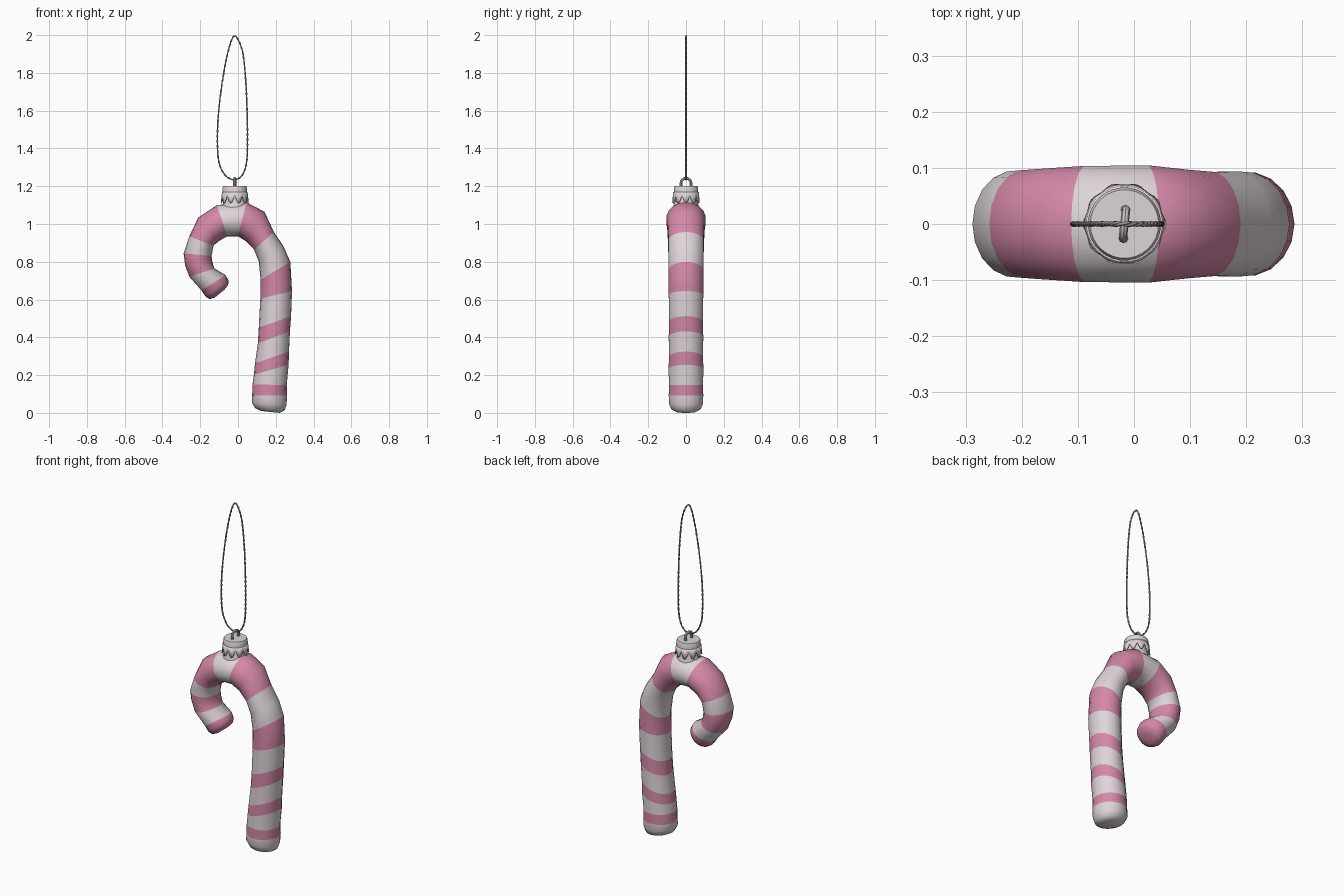
import bpy, bmesh, math
from mathutils import Vector

if "Cube" in bpy.data.objects:
    bpy.data.objects.remove(bpy.data.objects["Cube"])


def mat(name, col):
    m = bpy.data.materials.new(name)
    m.diffuse_color = (*col, 1)
    m.use_nodes = True
    m.node_tree.nodes["Principled BSDF"].inputs["Base Color"].default_value = m.diffuse_color
    return m


WHITE = mat("soft white", (0.73, 0.66, 0.69))
PINK = mat("candy pink", (0.66, 0.245, 0.39))
METAL = mat("loop grey", (0.56, 0.51, 0.53))
CORD = mat("cord grey", (0.38, 0.35, 0.37))


def finish(name, bm, mats, angle=40):
    bmesh.ops.recalc_face_normals(bm, faces=bm.faces[:])
    me = bpy.data.meshes.new(name)
    bm.to_mesh(me)
    bm.free()
    for m in mats:
        me.materials.append(m)
    ob = bpy.data.objects.new(name, me)
    bpy.context.collection.objects.link(ob)
    bpy.ops.object.select_all(action='DESELECT')
    ob.select_set(True)
    bpy.context.view_layer.objects.active = ob
    bpy.ops.object.shade_smooth_by_angle(angle=math.radians(angle))
    return ob


def bridge(bm, a, b, mi=0):
    n = len(a)
    for i in range(n):
        bm.faces.new((a[i], a[(i + 1) % n], b[(i + 1) % n], b[i])).material_index = mi


# Candy cane: tilted rings (inner x, inner z, outer x, outer z, half depth, colour of next band)
W, P = 0, 1
RINGS = [
    (0.122, 0.010, 0.222, 0.000, 0.050, W), (0.090, 0.026, 0.246, 0.012, 0.078, W),
    (0.073, 0.055, 0.257, 0.042, 0.091, W),
    (0.075, 0.092, 0.260, 0.092, 0.093, P), (0.077, 0.150, 0.258, 0.148, 0.091, W),
    (0.084, 0.203, 0.268, 0.255, 0.094, P), (0.090, 0.262, 0.270, 0.325, 0.091, W),
    (0.105, 0.368, 0.275, 0.432, 0.093, P), (0.110, 0.452, 0.281, 0.512, 0.090, W),
    (0.118, 0.605, 0.286, 0.645, 0.093, P), (0.120, 0.705, 0.277, 0.800, 0.093, W),
    (0.110, 0.800, 0.242, 0.880, 0.095, W), (0.085, 0.865, 0.190, 0.958, 0.094, P),
    (0.040, 0.910, 0.140, 1.065, 0.098, P), (0.000, 0.935, 0.045, 1.115, 0.106, W),
    (-0.058, 0.935, -0.112, 1.100, 0.105, P), (-0.100, 0.910, -0.210, 1.035, 0.100, P),
    (-0.130, 0.885, -0.258, 0.935, 0.097, W), (-0.140, 0.830, -0.288, 0.845, 0.095, P),
    (-0.136, 0.800, -0.280, 0.780, 0.093, P), (-0.125, 0.765, -0.257, 0.720, 0.091, W),
    (-0.066, 0.730, -0.193, 0.648, 0.088, P), (-0.050, 0.700, -0.172, 0.616, 0.082, P),
    (-0.052, 0.678, -0.150, 0.602, 0.066, P), (-0.072, 0.652, -0.124, 0.610, 0.036, P),
]
bm = bmesh.new()
prev, col, N = None, W, 18
for xi, zi, xo, zo, hy, nxt in RINGS:
    ring = []
    for k in range(N):
        a = 2 * math.pi * k / N
        t = (1 + math.cos(a)) / 2
        ring.append(bm.verts.new((xi + (xo - xi) * t, hy * math.sin(a), zi + (zo - zi) * t)))
    if prev:
        bridge(bm, prev, ring, col)
    else:
        bm.faces.new(ring).material_index = W
    prev, col = ring, nxt
bm.faces.new(prev).material_index = P
finish("candy_cane", bm, [WHITE, PINK], 50)

CX = -0.017


# Neck under the metal cap
def lathe(name, profile, n, mats, angle=40):
    bm = bmesh.new()
    prev = None
    for r, z in profile:
        ring = [bm.verts.new((CX + r * math.cos(2 * math.pi * k / n),
                              r * math.sin(2 * math.pi * k / n), z)) for k in range(n)]
        if prev:
            bridge(bm, prev, ring)
        prev = ring
    bm.faces.new(prev)
    return finish(name, bm, mats, angle)


lathe("neck", [(0.075, 1.04), (0.066, 1.10), (0.056, 1.13), (0.056, 1.17)], 20, [WHITE])

# Cap top with rounded rim
lathe("cap_top", [(0.064, 1.15), (0.065, 1.19), (0.061, 1.2), (0.052, 1.2)], 30, [WHITE])

# Crimped skirt with pointed teeth
bm = bmesh.new()
TEETH, SUB = 10, 6
n = TEETH * SUB
rows = []
for level in range(3):
    row = []
    for k in range(n):
        a = 2 * math.pi * k / n
        w = 0.5 + 0.5 * math.cos(TEETH * a)        # 1 on a tooth, 0 in a gap
        r = 0.065 + level * (0.001 + 0.002 * w)
        z = (1.168, 1.158 - 0.018 * w, 1.148 - 0.038 * w ** 0.6)[level]
        row.append(bm.verts.new((CX + r * math.cos(a), r * math.sin(a), z)))
    if rows:
        bridge(bm, rows[-1], row)
    rows.append(row)
skirt = finish("cap_skirt", bm, [WHITE])
s = skirt.modifiers.new("thickness", 'SOLIDIFY')
s.thickness = 0.006
s.offset = 0


# Round tube along a list of points
def tube(bm, pts, rad, sides, side_axis, closed):
    rings = []
    m = len(pts)
    for i, p in enumerate(pts):
        q0 = pts[i - 1] if closed or i else p
        q1 = pts[(i + 1) % m] if closed or i < m - 1 else p
        t = (q1 - q0).normalized()
        u = (side_axis - t * side_axis.dot(t)).normalized()
        v = t.cross(u)
        rings.append([bm.verts.new(p + rad * (u * math.cos(2 * math.pi * k / sides)
                                              + v * math.sin(2 * math.pi * k / sides)))
                      for k in range(sides)])
    for i in range(m if closed else m - 1):
        bridge(bm, rings[i], rings[(i + 1) % m])
    if not closed:
        bm.faces.new(rings[0])
        bm.faces.new(rings[-1])


# Wire hanger loop
bm = bmesh.new()
arc = [Vector((CX, -0.026, 1.19))]
for k in range(11):
    a = math.pi * k / 10
    arc.append(Vector((CX - 0.003 * math.cos(a), -0.026 * math.cos(a), 1.218 + 0.024 * math.sin(a))))
arc.append(Vector((CX, 0.026, 1.19)))
tube(bm, arc, 0.0075, 8, Vector((1, 0, 0)), False)
finish("hanger_loop", bm, [METAL])

# Twisted two-strand cord
KEY = [(-0.02, 1.235), (0.022, 1.258), (0.046, 1.33), (0.05, 1.45), (0.048, 1.6), (0.04, 1.77),
       (0.022, 1.92), (-0.018, 1.995), (-0.052, 1.915), (-0.085, 1.74), (-0.106, 1.55),
       (-0.108, 1.39), (-0.096, 1.31), (-0.065, 1.255)]
path = []
for i in range(len(KEY)):
    p0, p1, p2, p3 = (Vector((KEY[(i + j - 1) % len(KEY)][0], 0, KEY[(i + j - 1) % len(KEY)][1]))
                      for j in range(4))
    for s in range(30):
        t = s / 30
        path.append(0.5 * (2 * p1 + (p2 - p0) * t + (2 * p0 - 5 * p1 + 4 * p2 - p3) * t * t
                           + (3 * p1 - p0 - 3 * p2 + p3) * t ** 3))
bm = bmesh.new()
Y = Vector((0, 1, 0))
length = sum((path[i] - path[i - 1]).length for i in range(len(path)))
turns = 30
for strand in range(2):
    pts, run = [], 0
    for i, p in enumerate(path):
        run += (p - path[i - 1]).length if i else 0
        nrm = (path[(i + 1) % len(path)] - path[i - 1]).normalized().cross(Y)
        a = 2 * math.pi * turns * run / length + math.pi * strand
        pts.append(p + 0.002 * (nrm * math.cos(a) + Y * math.sin(a)))
    tube(bm, pts, 0.003, 6, Y, True)
finish("hanging_cord", bm, [CORD], 75)
